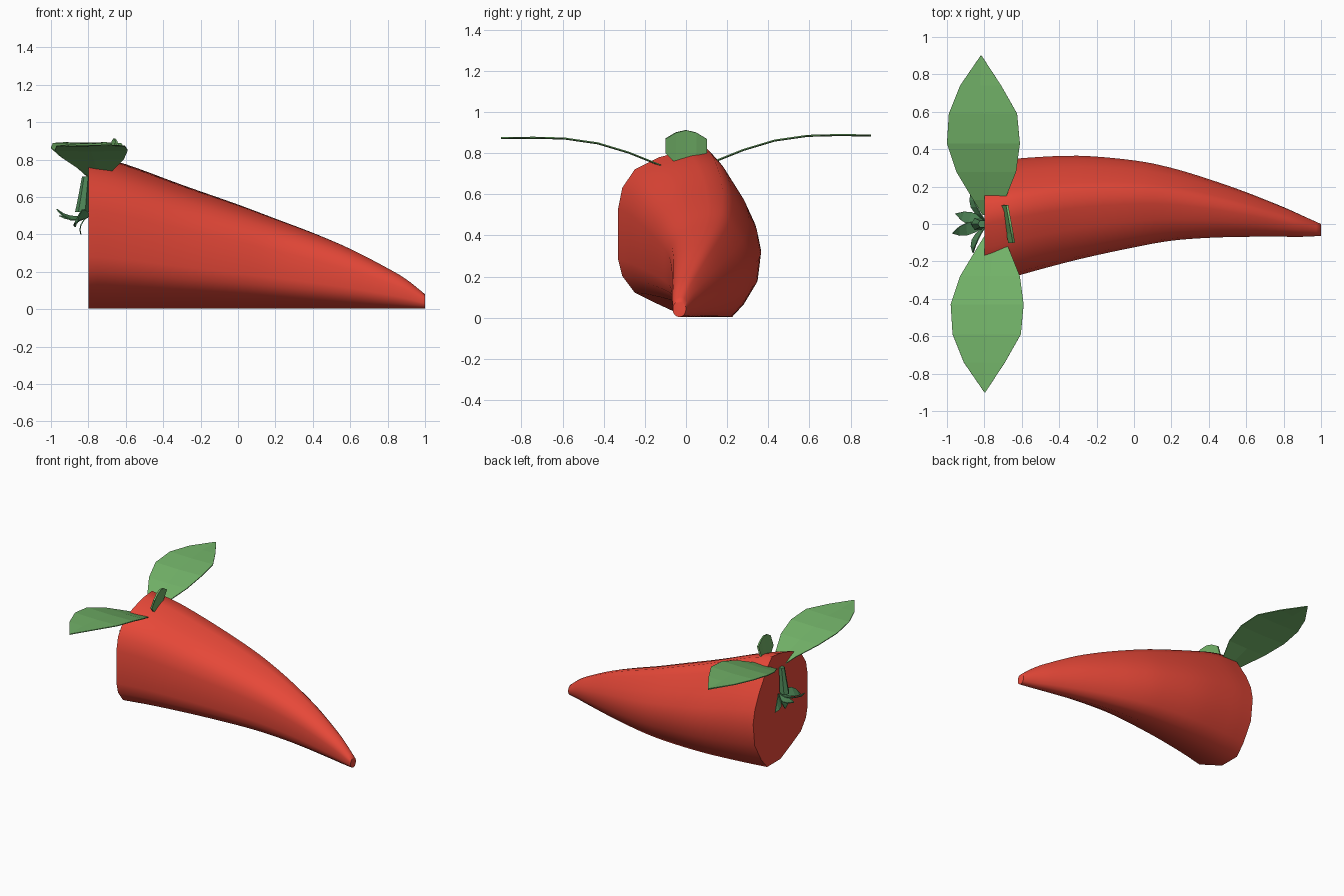
import bpy, bmesh, math
from mathutils import Vector

if "Cube" in bpy.data.objects:
    bpy.data.objects.remove(bpy.data.objects["Cube"])


def material(name, rgb):
    m = bpy.data.materials.new(name)
    m.diffuse_color = (*rgb, 1)
    m.use_nodes = True
    m.node_tree.nodes["Principled BSDF"].inputs["Base Color"].default_value = m.diffuse_color
    return m


RED = material("red_skin", (0.80, 0.065, 0.04))
LEAF = material("leaf_green", (0.17, 0.45, 0.14))
DARK = material("stem_green", (0.08, 0.25, 0.10))


def loft(name, rings, mat, closed=False, caps=False):
    """Skin a list of equally long point rings."""
    bm = bmesh.new()
    rows = [[bm.verts.new(p) for p in r] for r in rings]
    n = len(rows[0])
    for a, b in zip(rows, rows[1:]):
        for i in range(n if closed else n - 1):
            j = (i + 1) % n
            bm.faces.new((a[i], a[j], b[j], b[i]))
    if caps:
        bm.faces.new(rows[0])
        bm.faces.new(rows[-1])
    bmesh.ops.recalc_face_normals(bm, faces=bm.faces[:])
    me = bpy.data.meshes.new(name)
    bm.to_mesh(me)
    bm.free()
    me.materials.append(mat)
    ob = bpy.data.objects.new(name, me)
    bpy.context.collection.objects.link(ob)
    return ob


def thicken(ob, t):
    mod = ob.modifiers.new("thickness", "SOLIDIFY")
    mod.thickness = t
    mod.offset = 0


def smooth_path(pts, sub):
    """Catmull-Rom resampling."""
    v = [Vector(p) for p in pts]
    v = [2 * v[0] - v[1]] + v + [2 * v[-1] - v[-2]]
    out = []
    for a, b, c, d in zip(v, v[1:], v[2:], v[3:]):
        for k in range(sub):
            t = k / sub
            out.append(0.5 * (2 * b + (c - a) * t + (2 * a - 5 * b + 4 * c - d) * t * t
                              + (3 * b - a - 3 * c + d) * t ** 3))
    return out + [v[-2]]


# pepper body: lumpy cross-section (y, z) fitted to the outline (x, y min, y max, z top)
section = [(-.33, .28), (-.33, .53), (-.31, .63), (-.25, .72), (-.13, .78), (0, .815),
           (.1, .825), (.16, .76), (.26, .60), (.31, .49), (.33, .39), (.31, .22),
           (.23, .08), (.16, 0), (0, 0), (-.14, .065), (-.25, .12), (-.31, .2)]
outline = [(-.8, -.33, .33, .825), (-.6, -.27, .352, .775), (-.3, -.19, .365, .665),
           (0, -.125, .34, .56), (.2, -.09, .30, .485), (.4, -.075, .24, .41),
           (.6, -.07, .17, .325), (.8, -.07, .09, .22), (.9, -.07, .045, .16),
           (1, -.065, 0, .08)]
rings = []
for x, y0, y1, zt in smooth_path(outline, 4):
    k = max(0, (x + 0.8) / 1.8) ** 4          # becomes round at the tip
    ring = []
    for y, z in section:
        u, w = y / .66, z / .825 - .5
        a = math.atan2(w, u)
        u += (.5 * math.cos(a) - u) * k
        w += (.5 * math.sin(a) - w) * k
        ring.append((x, y0 + (u + .5) * (y1 - y0), .003 + (w + .5) * (zt - .003)))
    rings.append(ring)
body = loft("pepper_body", rings, RED, closed=True, caps=True)
bpy.context.view_layer.objects.active = body
body.select_set(True)
bpy.ops.object.shade_smooth_by_angle(angle=math.radians(60))
body.select_set(False)

# two big leaves: distance from centre, x of both edges, z
rows = [(.05, -.79, -.72, .70), (.13, -.84, -.67, .745), (.28, -.93, -.61, .805),
        (.43, -.98, -.59, .85), (.59, -.97, -.605, .873), (.74, -.91, -.69, .877),
        (.90, -.80, -.795, .875)]
for name, s, dx, dz in (("big_leaf_front", -1, 0, 0), ("big_leaf_back", 1, -.02, .013)):
    pts = [[(xa + dx, s * d, z + dz), ((xa + xb) / 2 + dx, s * d, z + dz - .004),
            (xb + dx, s * d, z + dz)] for d, xa, xb, z in rows]
    thicken(loft(name, pts, LEAF), .006)


def small_leaf(name, base, tip, side, half_width, bend, mat):
    base, tip, side, bend = map(Vector, (base, tip, side, bend))
    pts = []
    for t, w in ((0, .35), (.25, .85), (.5, 1), (.75, .7), (1, .03)):
        c = base.lerp(tip, t) + bend * (4 * t * (1 - t))
        o = side.normalized() * half_width * w
        pts.append([c - o, c + o])
    thicken(loft(name, pts, mat), .006)


# small upright leaf on top of the shoulder
pts = [[(-.685 - .18 * y, y, z0), (-.66 - .18 * y, y, z1)]
       for y, z0, z1 in ((-.10, .80, .87), (-.05, .75, .9), (0, .75, .912),
                         (.05, .75, .9), (.10, .80, .87))]
thicken(loft("top_leaf", pts, LEAF), .012)

# short stem on the flat end
stem = []
for t, r in ((0, .036), (.5, .028), (1, .022)):
    c = Vector((-.835, 0, .52)).lerp(Vector((-.812, 0, .71)), t)
    stem.append([c + Vector((r * math.cos(a), r * math.sin(a), 0))
                 for a in (math.tau * i / 6 for i in range(6))])
loft("stem", stem, DARK, closed=True, caps=True)

# calyx leaves spreading from the foot of the stem
calyx = [((-.97, -.05, .535), (0, 1, .3), (-.01, 0, -.03)),
         ((-.955, .055, .50), (.3, 1, 0), (0, 0, -.02)),
         ((-.87, .165, .44), (.5, 0, 1), (-.02, 0, .02)),
         ((-.86, -.155, .46), (.5, 0, 1), (-.02, 0, .02)),
         ((-.84, 0, .40), (0, 1, 0), (-.02, 0, 0))]
for i, (tip, side, bend) in enumerate(calyx):
    small_leaf(f"calyx_leaf_{i + 1}", (-.80, tip[1] * .1, .50), tip, side, .035, bend, DARK)
